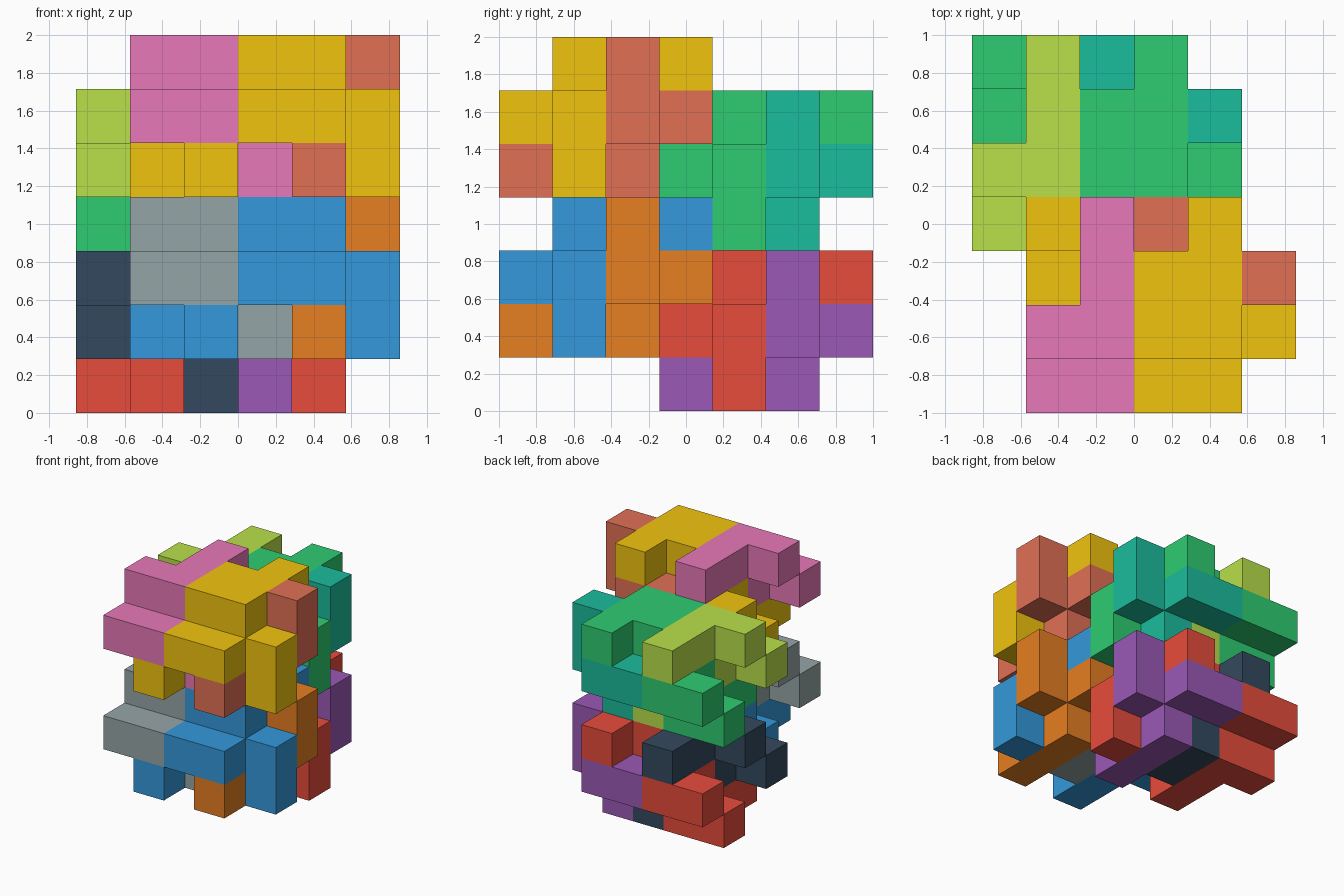
import bpy, bmesh
from mathutils import Vector

if "Cube" in bpy.data.objects:
    bpy.data.objects.remove(bpy.data.objects["Cube"])

U = 2 / 7                                  # one cube cell
ORIGIN = Vector((-3 * U, -1.0, 0.0))       # corner of the 6 x 7 x 7 cell grid


def block(x, y, z):
    """Cells of a box given inclusive (low, high) ranges."""
    return {(i, j, k) for i in range(x[0], x[1] + 1)
            for j in range(y[0], y[1] + 1) for k in range(z[0], z[1] + 1)}


# Three interlocking pieces that form one cluster
left_piece = (block((1, 2), (0, 0), (5, 5)) | block((1, 2), (1, 1), (6, 6))
              | block((2, 2), (2, 3), (6, 6)) | block((2, 3), (1, 1), (5, 5))
              | block((3, 3), (1, 2), (4, 4)))
middle_piece = (block((3, 4), (0, 0), (5, 5)) | block((3, 4), (1, 2), (6, 6))
                | block((4, 4), (3, 3), (6, 6)) | block((5, 5), (1, 1), (4, 5))
                | block((4, 4), (1, 1), (5, 5)) | block((2, 3), (2, 2), (5, 5))
                | block((1, 2), (3, 3), (5, 5)) | block((2, 2), (0, 2), (4, 4))
                | block((1, 1), (2, 2), (4, 4)))
right_piece = (block((5, 5), (2, 2), (5, 6)) | block((4, 4), (2, 3), (5, 5))
               | block((3, 3), (3, 3), (5, 5)) | block((4, 4), (0, 2), (4, 4)))
PIECES = {"left": left_piece, "middle": middle_piece, "right": right_piece}

# The cluster repeats behind (one step left and down) and below
CLUSTERS = {
    "upper_front": ((0, 0, 0), ("E879B9", "F1C40F", "E17055")),
    "upper_back": ((-1, 3, -1), ("B8E04A", "2ECC71", "1ABC9C")),
    "lower_front": ((0, 0, -3), ("95A5A6", "3498DB", "E67E22")),
    "lower_back": ((-1, 3, -4), ("34495E", "E74C3C", "9B59B6")),
}


def linear(hex_code):
    c = [int(hex_code[n:n + 2], 16) / 255 for n in (0, 2, 4)]
    return [v / 12.92 if v <= 0.04045 else ((v + 0.055) / 1.055) ** 2.4 for v in c] + [1]


def build(name, cells, shift, colour):
    """Skin of a group of cells as one mesh."""
    bm = bmesh.new()
    verts = {}

    def vert(p):
        if p not in verts:
            verts[p] = bm.verts.new(ORIGIN + U * (Vector(p) + Vector(shift)))
        return verts[p]

    for cell in sorted(cells):
        for axis in range(3):
            a, b = (axis + 1) % 3, (axis + 2) % 3
            for side in (0, 1):
                near = list(cell)
                near[axis] += 2 * side - 1
                if tuple(near) in cells:
                    continue
                ring = []
                for da, db in ((0, 0), (1, 0), (1, 1), (0, 1)):
                    p = list(cell)
                    p[axis] += side
                    p[a] += da
                    p[b] += db
                    ring.append(vert(tuple(p)))
                bm.faces.new(ring if side else ring[::-1])
    mesh = bpy.data.meshes.new(name)
    bm.to_mesh(mesh)
    bm.free()
    mat = bpy.data.materials.new(name + "_colour")
    mat.diffuse_color = linear(colour)
    mat.use_nodes = True
    mat.node_tree.nodes["Principled BSDF"].inputs["Base Color"].default_value = mat.diffuse_color
    mesh.materials.append(mat)
    bpy.context.collection.objects.link(bpy.data.objects.new(name, mesh))


for place, (shift, colours) in CLUSTERS.items():
    for (side, cells), colour in zip(PIECES.items(), colours):
        build(f"{place}_{side}_piece", cells, shift, colour)
